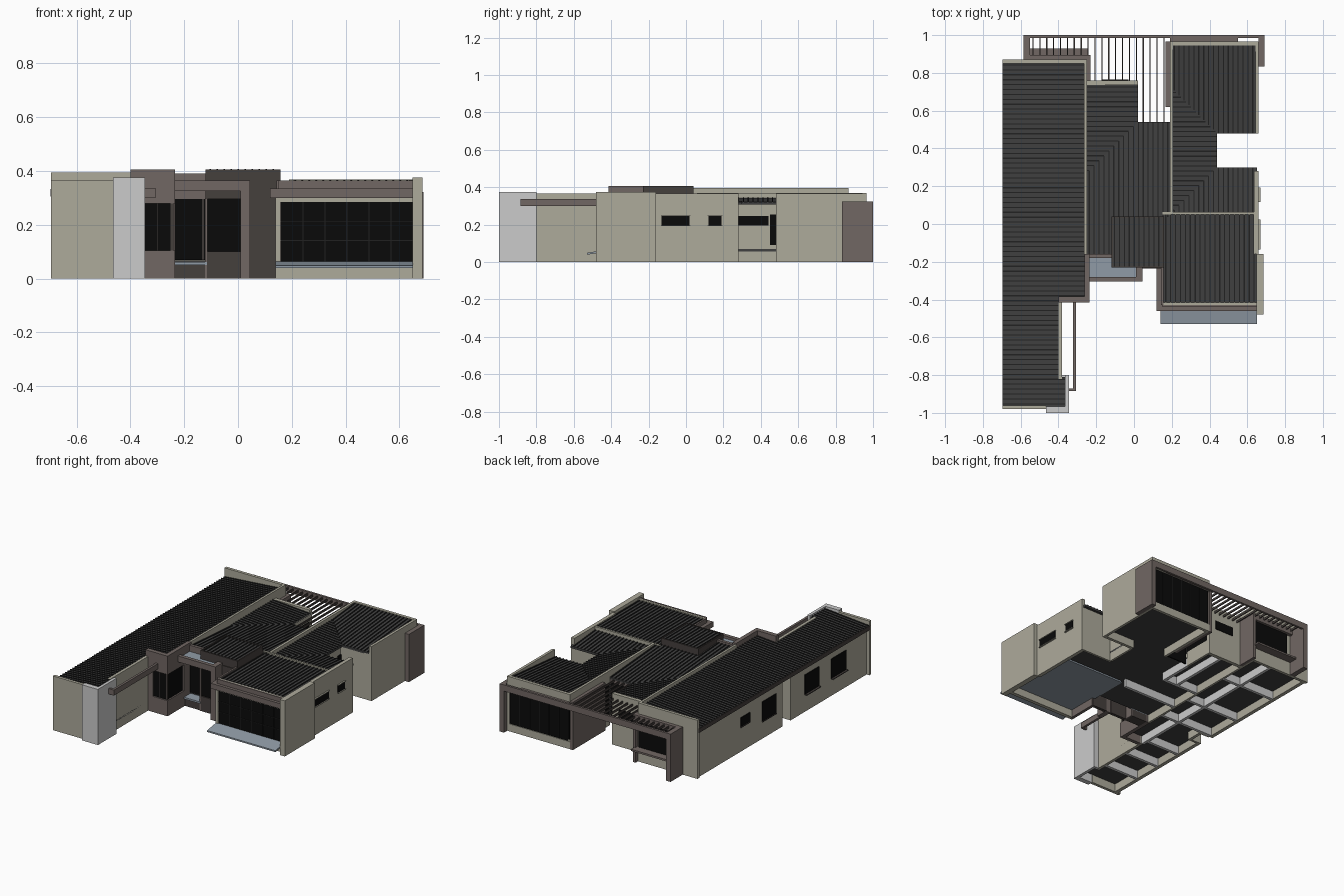
import bpy, bmesh


def mat(name, r, g, b):
    m = bpy.data.materials.new(name)
    m.diffuse_color = (r, g, b, 1)
    return m


OLIVE = mat("render_olive", .42, .405, .33)
BROWN = mat("cladding_brown", .165, .135, .125)
DARK = mat("cladding_dark", .06, .05, .046)
METAL = mat("roof_metal", .05, .05, .05)
RIB = mat("roof_rib", .015, .015, .015)
GLASS = mat("black_glass", .003, .003, .003)
BLUE = mat("blue_stone", .28, .33, .38)


def finish(bm, name, *materials):
    bmesh.ops.recalc_face_normals(bm, faces=bm.faces)
    me = bpy.data.meshes.new(name)
    bm.to_mesh(me)
    bm.free()
    ob = bpy.data.objects.new(name, me)
    bpy.context.collection.objects.link(ob)
    for m in materials:
        if m:
            me.materials.append(m)
    return ob


def prism(bm, poly, z, lo, hi, index=0):
    """Extrude an outline between z(x,y)+lo and z(x,y)+hi."""
    bot = [bm.verts.new((x, y, z(x, y) + lo)) for x, y in poly]
    top = [bm.verts.new((x, y, z(x, y) + hi)) for x, y in poly]
    n = len(poly)
    faces = [bm.faces.new(bot), bm.faces.new(top)]
    for i in range(n):
        j = (i + 1) % n
        faces.append(bm.faces.new((bot[i], bot[j], top[j], top[i])))
    for f in faces:
        f.material_index = index


def rect(x0, x1, y0, y1):
    return [(x0, y0), (x1, y0), (x1, y1), (x0, y1)]


def boxes(name, material, *items):
    """Each item: x0, x1, y0, y1, z0, z1."""
    bm = bmesh.new()
    for x0, x1, y0, y1, z0, z1 in items:
        prism(bm, rect(x0, x1, y0, y1), lambda x, y: 0, z0, z1)
    return finish(bm, name, material)


def roof(name, poly, z, axis, step=.026):
    """Sloping sheet with raised ribs running along axis (0 = x, 1 = y)."""
    bm = bmesh.new()
    prism(bm, poly, z, -.014, 0)
    o = 1 - axis
    t = min(p[o] for p in poly) + step / 2
    while t < max(p[o] for p in poly):
        hits = []
        for p, q in zip(poly, poly[1:] + poly[:1]):
            if (p[o] <= t) != (q[o] <= t):
                hits.append(p[axis] + (t - p[o]) / (q[o] - p[o]) * (q[axis] - p[axis]))
        hits.sort()
        for a, b in zip(hits[::2], hits[1::2]):
            r = rect(a, b, t - .003, t + .003) if axis == 0 else rect(t - .003, t + .003, a, b)
            prism(bm, r, z, -.002, .005, 1)
        t += step
    return finish(bm, name, METAL, RIB)


# ---- Left wing -------------------------------------------------------------
roof("left_wing_roof",
     [(-.695, -.965), (-.365, -.965), (-.365, -.81), (-.4, -.81), (-.4, -.39),
      (-.262, -.39), (-.262, .86), (-.695, .86)],
     lambda x, y: .335 + .08 * (x + .695), 0)
boxes("left_wing_gutter", DARK, (-.697, -.683, -.965, .86, .305, .333))
boxes("left_wing_walls", OLIVE,
      (-.685, -.66, -.05, .86, 0, .322), (-.66, -.58, -.06, -.045, 0, .325),
      (-.6, -.58, -.155, -.05, 0, .325), (-.675, -.58, -.165, -.15, 0, .325),
      (-.675, -.65, -.965, -.16, 0, .322),
      (-.695, -.465, -.98, -.96, 0, .365), (-.695, -.25, .85, .87, 0, .395),
      (-.265, -.25, -.16, .87, 0, .395), (-.4, -.38, -.82, -.39, 0, .365))
boxes("west_windows", GLASS,
      (-.69, -.68, .3, .4, .17, .23), (-.69, -.68, .02, .17, .12, .25),
      (-.68, -.67, -.45, -.3, .12, .25), (-.68, -.67, -.74, -.58, .12, .25))
boxes("west_window_frames", DARK,
      *[(-.693, -.67, a, b, z, z + .006) for a, b, z in
        ((.3, .4, .164), (.02, .17, .114), (-.45, -.3, .114), (-.74, -.58, .114))])
boxes("front_pillar", None, (-.465, -.345, -1, -.965, 0, .375),
      (-.365, -.345, -.965, -.8, 0, .375), (-.4, -.365, -.82, -.8, 0, .345))
boxes("side_pergola_beam", BROWN,
      (-.322, -.306, -.885, -.4, .3, .337), (-.345, -.306, -.885, -.87, .3, .337))

# ---- Floor slabs and the footings visible from below ------------------------
F0, F1 = .055, .068
boxes("floor_slabs", METAL,
      (-.66, -.38, -.96, -.16, F0, F1), (-.58, -.25, -.16, -.05, F0, F1),
      (-.66, -.25, -.05, .85, F0, F1), (-.38, -.25, -.39, -.16, F0, F1),
      (-.25, .15, -.17, .1, F0, F1), (-.25, .2, .1, .53, F0, F1),
      (-.25, .01, .53, .75, F0, F1), (.15, .43, .06, .48, F0, F1),
      (.43, .64, .06, .275, F0, F1), (.2, .645, .48, .95, F0, F1))
boxes("footings", None,
      *[(-.66, -.26, y, y + .02, 0, F0) for y in (-.05, .2, .55)],
      *[(-.65, -.39, y, y + .02, 0, F0) for y in (-.76, -.56, -.36)],
      (-.41, -.39, -.39, .85, 0, F0), (-.25, 0, .3, .32, 0, F0),
      (-.1, -.08, .32, .735, 0, F0), (-.25, .15, .08, .1, 0, F0),
      (.0, .02, .3, .54, 0, F0))

# ---- Corner tower beside the entrance --------------------------------------
boxes("tower_cladding", BROWN,
      (-.4, -.235, -.415, -.385, .28, .405), (-.262, -.235, -.385, -.16, .28, .405),
      (-.4, -.345, -.415, -.39, 0, .28), (-.345, -.235, -.415, -.39, 0, .105),
      (-.262, -.235, -.39, -.16, 0, .105), (-.26, -.235, -.24, -.16, .105, .28))
boxes("tower_glass", GLASS, (-.345, -.245, -.405, -.395, .105, .28),
      (-.255, -.245, -.4, -.24, .105, .28))
boxes("tower_mullions", DARK, (-.25, -.24, -.41, -.4, .105, .28),
      (-.3, -.297, -.408, -.4, .105, .28))

# ---- Entrance ---------------------------------------------------------------
boxes("entry_frame", BROWN,
      (-.235, .045, -.305, -.28, .325, .365), (.01, .045, -.305, -.22, 0, .365),
      (-.25, -.12, -.18, -.16, .295, .39))
boxes("entry_canopy", BLUE, (-.235, .01, -.28, -.17, .335, .348))
boxes("entry_side_walls", DARK, (.045, .155, -.235, -.215, 0, .35),
      (-.115, .01, -.235, -.215, 0, .1), (-.12, .01, -.235, -.215, .295, .33))
boxes("entry_glass", GLASS, (-.115, .01, -.228, -.22, .1, .295),
      (-.235, -.12, -.175, -.165, .07, .295))
boxes("entry_mullions", BROWN, (-.122, -.113, -.235, -.16, 0, .3),
      (-.132, -.129, -.18, -.17, .07, .295))
boxes("entry_step", BLUE, (-.235, -.115, -.24, -.16, .05, .062))
boxes("entry_step_base", DARK, (-.235, -.12, -.23, -.16, 0, .05))

# ---- Central block ----------------------------------------------------------
S = .07
roof("central_roof",
     [(-.25, -.16), (-.12, -.16), (-.12, -.22), (.15, -.22), (.15, .04), (.19, .04),
      (.19, .54), (.02, .54), (-.25, .27)], lambda x, y: .36 - S * (y - .04), 1)
roof("central_roof_return", [(-.25, .27), (.02, .54), (.02, .75), (-.25, .75)],
     lambda x, y: .36 - S * (x + .48), 0)
boxes("raised_roof_fascia", DARK,
      (-.12, .158, -.23, -.222, .3, .406), (.15, .158, -.222, .04, .33, .406),
      (-.12, -.112, -.222, .04, .33, .406), (-.112, .15, .032, .04, .33, .406))
roof("raised_roof", rect(-.116, .154, -.224, .036), lambda x, y: .402, 1)
boxes("central_walls", OLIVE, (-.25, .02, .735, .76, 0, .345),
      (.005, .02, .54, .75, 0, .1), (.005, .02, .54, .75, .27, .32))
boxes("patio_glass", GLASS, (.008, .016, .54, .74, .1, .27),
      (.02, .19, .525, .533, .02, .29))
boxes("patio_lintel", BROWN, (.02, .19, .52, .54, .29, .32))
boxes("patio_window", GLASS, (-.17, -.03, .755, .764, .19, .25))

# ---- Front right room -------------------------------------------------------
roof("front_room_roof", rect(.155, .648, -.42, .06), lambda x, y: .355, 1)
boxes("front_room_fascia", BROWN,
      (.118, .65, -.46, -.435, .3, .335), (.118, .15, -.46, -.23, .3, .335),
      (.15, .648, -.44, -.43, .335, .365), (.143, .155, -.43, -.22, .335, .365),
      (.14, .16, -.43, -.22, 0, .3))
boxes("front_room_walls", OLIVE,
      (.14, .65, -.44, -.415, 0, .05), (.14, .65, -.435, -.415, .285, .3),
      (.155, .648, -.43, -.415, .3, .363), (.14, .158, -.437, -.415, .05, .285),
      (.648, .685, -.48, -.16, 0, .375), (.635, .66, -.16, .28, 0, .367),
      (.15, .65, .05, .064, .3, .365), (.42, .66, .265, .28, 0, .312))
boxes("front_room_floor", BLUE, (.14, .65, -.435, .05, .052, .064))
bm = bmesh.new()
prism(bm, rect(.14, .65, -.53, -.435), lambda x, y: .06 + .16 * (y + .435), -.006, .004)
finish(bm, "front_room_sloped_sill", BLUE)
boxes("front_room_glass", GLASS, (.158, .648, -.43, -.42, .064, .285))
boxes("front_room_mullions", RIB,
      *[(.158 + i * .0817, .161 + i * .0817, -.433, -.43, .064, .285) for i in range(1, 6)],
      (.158, .648, -.433, -.43, .14, .143), (.158, .648, -.433, -.43, .21, .213))
EAST = ((-.13, .02), (.12, .19))
boxes("east_windows", GLASS, *[(.655, .664, a, b, .195, .245) for a, b in EAST])
boxes("east_window_hoods", OLIVE,
      *[(.655, .67, a - .004, b + .004, z, z + .004) for a, b in EAST for z in (.191, .245)])

# ---- Rear right court and living room ---------------------------------------
K = .09
roof("court_roof_front", [(.2, .06), (.65, .06), (.65, .3), (.44, .3)],
     lambda x, y: .32 + K * (.3 - y), 1)
roof("court_roof_middle", [(.2, .06), (.44, .3), (.44, .48), (.2, .72)],
     lambda x, y: .32 + K * (.44 - x), 0)
roof("court_roof_rear", [(.2, .72), (.44, .48), (.65, .48), (.65, .955), (.2, .955)],
     lambda x, y: .32 + K * (y - .48), 1)
boxes("rear_room_walls", OLIVE,
      (.19, .207, .06, .96, .29, .368), (.19, .66, .945, .965, .29, .368),
      (.642, .66, .48, .965, 0, .367), (.42, .66, .48, .5, 0, .312),
      (.415, .43, .28, .48, 0, .308), (.19, .66, .945, .965, 0, .05),
      (.19, .207, .54, .96, 0, .06))
boxes("court_windows", GLASS, (.425, .435, .28, .44, .195, .245),
      (.425, .435, .448, .48, .09, .255))
boxes("rear_room_glass", GLASS, (.2, .645, .95, .96, .05, .29),
      (.194, .202, .54, .95, .06, .29))
boxes("rear_room_mullions", RIB,
      *[(.2 + i * .073, .203 + i * .073, .96, .963, .05, .29) for i in range(1, 6)])

# ---- Rear pergola -----------------------------------------------------------
boxes("pergola_frame", BROWN,
      (-.585, .69, .985, 1, .28, .322), (-.585, -.55, .87, 1, 0, .322),
      (.658, .69, .835, 1, 0, .322), (.168, .19, .62, .965, 0, .322),
      (.19, .55, .965, .985, .29, .318), (-.55, -.23, .87, .895, .28, .322),
      (-.25, -.23, .76, .895, 0, .322), (-.55, -.24, .87, .93, .09, .102))
boxes("rear_wing_window", GLASS, (-.52, -.26, .868, .878, .102, .28))
slats = []
for i in range(20):
    sx = -.535 + i * .0365
    start = .895 if sx < -.23 else .76 if sx < .02 else .54
    slats.append((sx - .003, sx + .003, start, .985, .3, .314))
boxes("pergola_slats", DARK, *slats)
